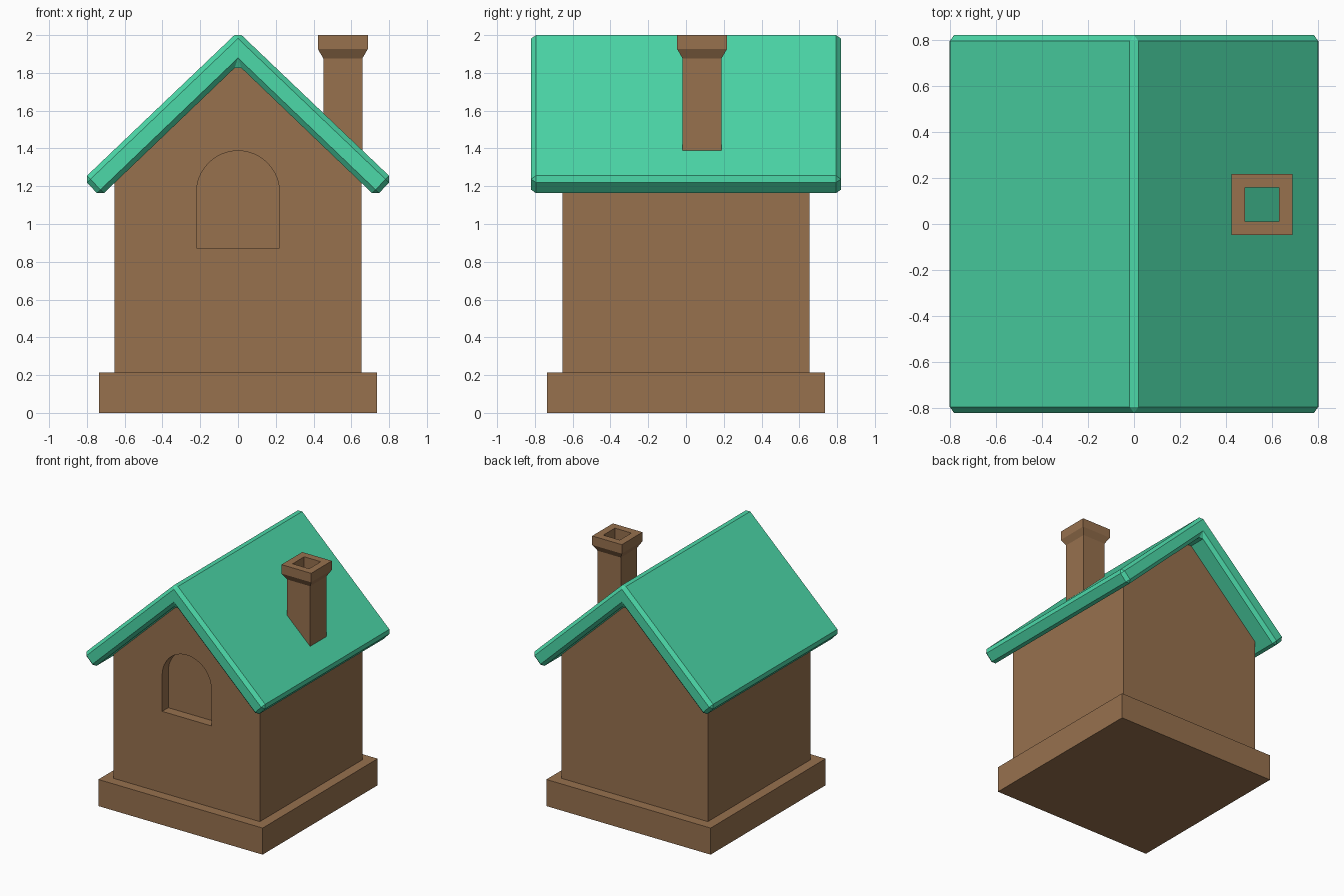
import bpy, bmesh, math

if "Cube" in bpy.data.objects:
    bpy.data.objects.remove(bpy.data.objects["Cube"])


def material(name, rgb):
    m = bpy.data.materials.new(name)
    m.diffuse_color = (*rgb, 1)
    m.use_nodes = True
    m.node_tree.nodes["Principled BSDF"].inputs["Base Color"].default_value = m.diffuse_color
    return m


brown = material("brown", (0.31, 0.165, 0.076))
green = material("green", (0.072, 0.686, 0.392))


def finish(bm, name, mat):
    bmesh.ops.recalc_face_normals(bm, faces=bm.faces)
    me = bpy.data.meshes.new(name)
    bm.to_mesh(me)
    bm.free()
    ob = bpy.data.objects.new(name, me)
    bpy.context.collection.objects.link(ob)
    me.materials.append(mat)
    return ob


def extrude_profile(name, pts, y0, y1, mat):
    """Closed (x, z) profile extruded along y."""
    bm = bmesh.new()
    face = bm.faces.new([bm.verts.new((x, y0, z)) for x, z in pts])
    new = bmesh.ops.extrude_face_region(bm, geom=[face])["geom"]
    verts = [v for v in new if isinstance(v, bmesh.types.BMVert)]
    bmesh.ops.translate(bm, verts=verts, vec=(0, y1 - y0, 0))
    return finish(bm, name, mat)


def mirrored(pts):
    """Complete a right-hand profile with its mirror image."""
    return pts + [(-x, z) for x, z in reversed(pts) if x > 0]


# base slab
extrude_profile("base", mirrored([(0.735, 0), (0.735, 0.215)]), -0.735, 0.735, brown)

# gabled walls, reaching slightly into the roof
walls = extrude_profile("walls", mirrored([(0.655, 0.2), (0.655, 1.235)])[:2] +
                        [(0, 1.86), (-0.655, 1.235), (-0.655, 0.2)], -0.655, 0.655, brown)

# arched window recess in the front wall
r, spring = 0.22, 1.167
arch = [(-r, 0.873), (r, 0.873)]
arch += [(r * math.cos(math.pi * i / 24), spring + r * math.sin(math.pi * i / 24)) for i in range(25)]
cutter = extrude_profile("window_cutter", arch, -0.8, -0.577, brown)
cutter.hide_render = True
cutter.hide_viewport = False
mod = walls.modifiers.new("window", 'BOOLEAN')
mod.operation = 'DIFFERENCE'
mod.solver = 'EXACT'
mod.object = cutter
bpy.context.view_layer.objects.active = walls
walls.select_set(True)
bpy.ops.object.modifier_apply(modifier=mod.name)
bpy.ops.object.shade_smooth_by_angle(angle=math.radians(30))
bpy.data.objects.remove(cutter)

# roof: bent slab with chamfered edges
roof = extrude_profile("roof", [(0, 2.018), (0.818, 1.238), (0.729, 1.145), (0, 1.843),
                                (-0.729, 1.145), (-0.818, 1.238)], -0.82, 0.82, green)
bev = roof.modifiers.new("chamfer", 'BEVEL')
bev.width = 0.026
bev.segments = 1
bev.limit_method = 'ANGLE'
bev.angle_limit = math.radians(30)

# chimney: hollow square tube with a flared cap, (half width, z) section
section = [(0.1035, 1.34), (0.1035, 1.877), (0.1325, 1.927), (0.1325, 2.0),
           (0.074, 2.0), (0.074, 1.34)]
cx, cy = 0.555, 0.085
bm = bmesh.new()
rings = [[bm.verts.new((cx + sx * h, cy + sy * h, z))
          for sx, sy in ((-1, -1), (1, -1), (1, 1), (-1, 1))] for h, z in section]
for k in range(len(rings)):
    a, b = rings[k], rings[(k + 1) % len(rings)]
    for i in range(4):
        j = (i + 1) % 4
        bm.faces.new((a[i], a[j], b[j], b[i]))
finish(bm, "chimney", brown)
